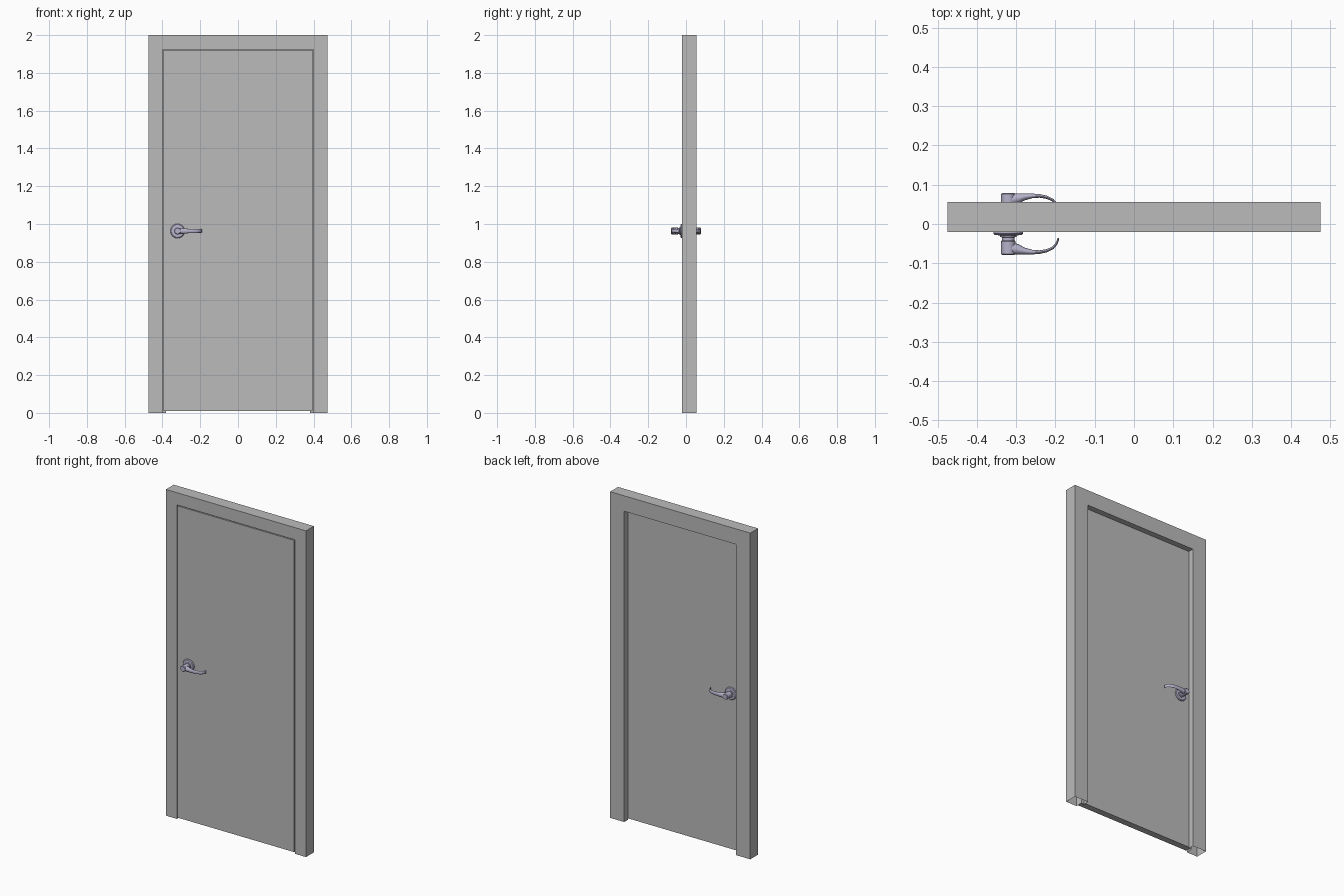
import bpy, bmesh, math
from mathutils import Vector, Matrix

cube = bpy.data.objects.get("Cube")
if cube:
    bpy.data.objects.remove(cube, do_unlink=True)


def make_material(name, color):
    mat = bpy.data.materials.new(name)
    mat.use_nodes = True
    mat.diffuse_color = (*color, 1)
    mat.node_tree.nodes["Principled BSDF"].inputs["Base Color"].default_value = (*color, 1)
    return mat


grey = make_material("door grey", (0.5, 0.5, 0.5))
metal = make_material("lavender metal", (0.47, 0.45, 0.6))


def make_object(name, bm, mat, smooth=False):
    bmesh.ops.recalc_face_normals(bm, faces=bm.faces)
    mesh = bpy.data.meshes.new(name)
    bm.to_mesh(mesh)
    bm.free()
    obj = bpy.data.objects.new(name, mesh)
    mesh.materials.append(mat)
    bpy.context.collection.objects.link(obj)
    if smooth:
        bpy.ops.object.select_all(action="DESELECT")
        bpy.context.view_layer.objects.active = obj
        obj.select_set(True)
        bpy.ops.object.shade_smooth_by_angle(angle=math.radians(40))
    return obj


def bridge(bm, rows, closed_rows):
    """Join neighbouring rows of vertices with quads."""
    for a, b in zip(rows, rows[1:]):
        n = len(a)
        for i in range(n if closed_rows else n - 1):
            j = (i + 1) % n
            bm.faces.new((a[i], a[j], b[j], b[i]))


FRONT, BACK, DOOR_BACK = -0.02, 0.056, 0.02
HALF_WIDTH, HEIGHT = 0.475, 2.0

# Door frame: rebated section swept up, across and down; feet are open
section = [(0, FRONT), (0, BACK), (0.095, BACK), (0.095, DOOR_BACK + 0.001),
           (0.075, DOOR_BACK + 0.001), (0.075, FRONT), (0, FRONT)]
bm = bmesh.new()
rows = []
for inset, y in section:
    w, h = HALF_WIDTH - inset, HEIGHT - inset
    rows.append([bm.verts.new(p) for p in ((-w, y, 0), (-w, y, h), (w, y, h), (w, y, 0))])
bridge(bm, rows, False)
bmesh.ops.remove_doubles(bm, verts=bm.verts, dist=1e-5)
make_object("door_frame", bm, grey)

# Door leaf, flush with the front of the frame
bottom, top, half = 0.009, 1.92, 0.395
bm = bmesh.new()
bmesh.ops.create_cube(bm, size=1, matrix=Matrix.Translation((0, 0, (top + bottom) / 2))
                      @ Matrix.Diagonal((2 * half, DOOR_BACK - FRONT, top - bottom, 1)))
make_object("door_leaf", bm, grey)

PIVOT_X, PIVOT_Z = -0.32, 0.963

# Turned profile of rose, neck and barrel: radius, distance from the door
rose = [(0.038, 0), (0.038, 0.004), (0.034, 0.008), (0.021, 0.009), (0.021, 0.013),
        (0.016, 0.014), (0.016, 0.022), (0.018, 0.024), (0.018, 0.056), (0.015, 0.059)]

# Curved lever: x, distance from the door, half thickness, half height
lever = [(-0.318, 0.041, 0.017, 0.016), (-0.295, 0.045, 0.013, 0.015),
         (-0.28, 0.049, 0.009, 0.0135), (-0.26, 0.0515, 0.006, 0.0115),
         (-0.24, 0.0515, 0.0045, 0.0105), (-0.222, 0.048, 0.004, 0.01),
         (-0.207, 0.041, 0.0035, 0.0095), (-0.197, 0.03, 0.003, 0.0095),
         (-0.192, 0.016, 0.002, 0.009)]


def ring_angles(n):
    return [2 * math.pi * i / n for i in range(n)]


def make_handle(label, face_y, side):
    # Rose and barrel
    bm = bmesh.new()
    rows = [[bm.verts.new((PIVOT_X + r * math.cos(a), face_y + side * d, PIVOT_Z + r * math.sin(a)))
             for a in ring_angles(32)] for r, d in rose]
    bridge(bm, rows, True)
    bm.faces.new(rows[-1])
    bm.faces.new(rows[0])
    make_object(label + "_handle_rose", bm, metal, True)

    # Lever, with oval sections square to the path
    bm = bmesh.new()
    rows = []
    for i, (x, d, thick, high) in enumerate(lever):
        before, after = lever[max(i - 1, 0)], lever[min(i + 1, len(lever) - 1)]
        along = Vector((after[0] - before[0], after[1] - before[1])).normalized()
        row = []
        for a in ring_angles(16):
            t = thick * math.cos(a)
            row.append(bm.verts.new((x - along.y * t, face_y + side * (d + along.x * t),
                                     PIVOT_Z + high * math.sin(a))))
        rows.append(row)
    bridge(bm, rows, True)
    bm.faces.new(rows[0])
    bm.faces.new(rows[-1])
    make_object(label + "_handle_lever", bm, metal, True)


make_handle("front", FRONT, -1)
make_handle("back", DOOR_BACK, 1)
